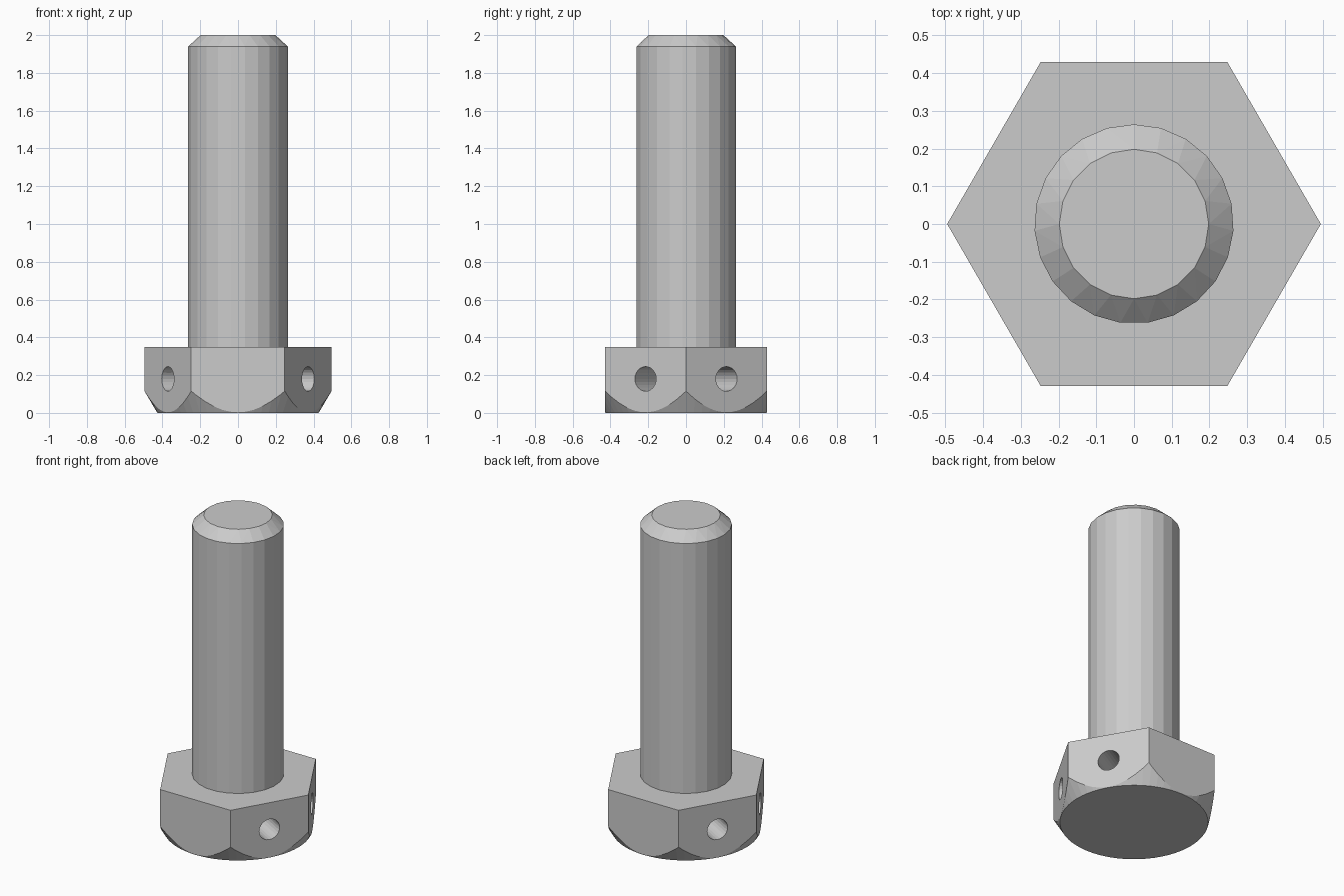
import bpy
import bmesh
from math import cos, sin, pi, radians
from mathutils import Matrix, Vector

cube = bpy.data.objects.get("Cube")
if cube:
    bpy.data.objects.remove(cube, do_unlink=True)

# Single plain steel colour
steel = bpy.data.materials.new("steel_grey")
steel.use_nodes = True
grey = (0.6, 0.6, 0.6, 1)
steel.diffuse_color = grey
steel.node_tree.nodes["Principled BSDF"].inputs["Base Color"].default_value = grey


def solid(name, rings, start=0.0, matrix=Matrix()):
    """Convex solid through stacked rings of (sides, radius, z)."""
    bm = bmesh.new()
    for sides, radius, z in rings:
        for i in range(sides):
            a = start + 2 * pi * i / sides
            bm.verts.new(matrix @ Vector((radius * cos(a), radius * sin(a), z)))
    bmesh.ops.convex_hull(bm, input=bm.verts)
    bmesh.ops.dissolve_limit(bm, angle_limit=radians(0.5),
                             verts=bm.verts, edges=bm.edges)
    bmesh.ops.recalc_face_normals(bm, faces=bm.faces)
    mesh = bpy.data.meshes.new(name)
    bm.to_mesh(mesh)
    bm.free()
    mesh.materials.append(steel)
    ob = bpy.data.objects.new(name, mesh)
    bpy.context.collection.objects.link(ob)
    return ob


def cut(target, tool, operation):
    """Apply a boolean and discard the tool."""
    tool.hide_render = True
    mod = target.modifiers.new("cut", "BOOLEAN")
    mod.operation = operation
    mod.solver = "EXACT"
    mod.object = tool
    bpy.context.view_layer.objects.active = target
    bpy.ops.object.modifier_apply(modifier=mod.name)
    bpy.data.objects.remove(tool, do_unlink=True)


# Hexagonal head, corners on the x axis
HEAD_R, HEAD_TOP, CHAMFER_Z = 0.495, 0.35, 0.115
FLOOR_R = 0.427
head = solid("hex_head", [(6, HEAD_R, -0.05), (6, HEAD_R, HEAD_TOP)])

# Conical chamfer around the underside corners
slope = (HEAD_R - FLOOR_R) / CHAMFER_Z
cone = solid("chamfer_cone", [(64, FLOOR_R, 0), (64, FLOOR_R + slope * 0.6, 0.6)])
cut(head, cone, "INTERSECT")

# Crossed wire holes through the four slanted flats
for angle in (30, 150):
    place = (Matrix.Translation((0, 0, 0.18))
             @ Matrix.Rotation(radians(angle), 4, "Z")
             @ Matrix.Rotation(pi / 2, 4, "Y"))
    drill = solid("wire_hole", [(24, 0.065, -0.6), (24, 0.065, 0.6)], 0, place)
    cut(head, drill, "DIFFERENCE")

# Faceted shank with a bevelled tip
solid("shank", [(23, 0.264, HEAD_TOP - 0.01), (23, 0.264, 1.94), (20, 0.198, 2.0)], pi / 2)
